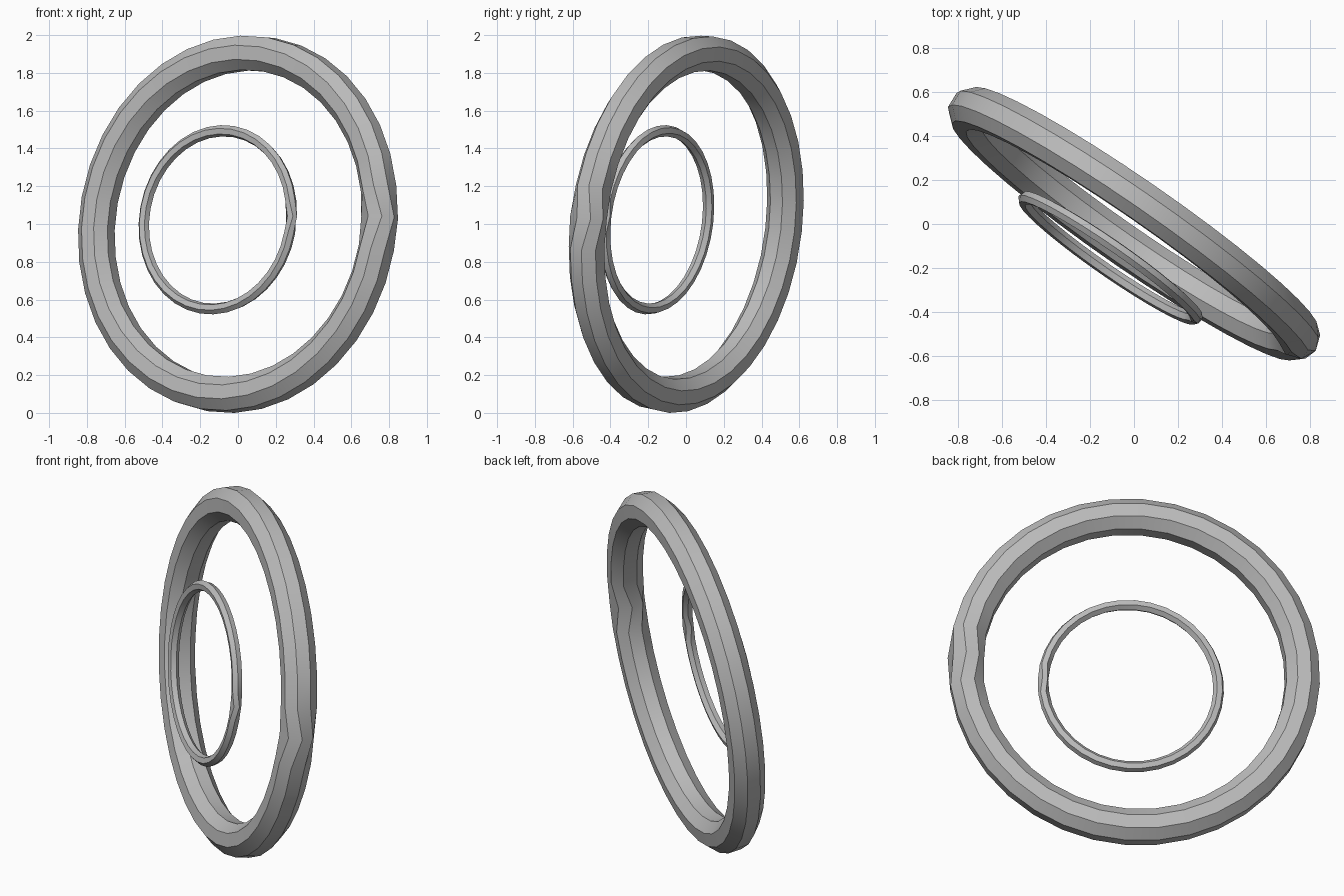
import bpy, bmesh
from math import sin, cos, pi, radians
from mathutils import Vector

if "Cube" in bpy.data.objects:
    bpy.data.objects.remove(bpy.data.objects["Cube"], do_unlink=True)

grey = bpy.data.materials.new("light grey")
grey.use_nodes = True
grey.diffuse_color = (0.5, 0.5, 0.5, 1)
grey.node_tree.nodes["Principled BSDF"].inputs["Base Color"].default_value = (0.5, 0.5, 0.5, 1)

# Shared tilt of both rings: axis points to the front, slightly up
axis = Vector((-0.567, -0.816, 0.115)).normalized()
side = Vector((-axis.y, axis.x, 0)).normalized()
if side.x < 0:
    side.negate()
up = axis.cross(side)


def ring(name, centre, major, minor, sides, phase, seam_twist, segments=36):
    """Faceted tube swept round a circle; the first section is twisted at the seam."""
    bm = bmesh.new()
    loops = []
    for i in range(segments):
        a = 2 * pi * i / segments + radians(2)
        out = side * cos(a) + up * sin(a)
        turn = radians(phase + (seam_twist if i == 0 else 0))
        loop = []
        for j in range(sides):
            b = turn + 2 * pi * j / sides
            loop.append(bm.verts.new(centre + out * (major + minor * sin(b)) + axis * minor * cos(b)))
        loops.append(loop)
    for i in range(segments):
        p, q = loops[i], loops[(i + 1) % segments]
        for j in range(sides):
            k = (j + 1) % sides
            bm.faces.new((p[j], p[k], q[k], q[j]))
    bmesh.ops.recalc_face_normals(bm, faces=bm.faces)
    mesh = bpy.data.meshes.new(name)
    bm.to_mesh(mesh)
    bm.free()
    mesh.materials.append(grey)
    obj = bpy.data.objects.new(name, mesh)
    bpy.context.collection.objects.link(obj)
    bpy.ops.object.select_all(action='DESELECT')
    obj.select_set(True)
    bpy.context.view_layer.objects.active = obj
    bpy.ops.object.shade_smooth_by_angle(angle=radians(30))


middle = Vector((0, 0, 1))
ring("large_ring", middle, 0.911, 0.098, 8, 19, 22.5)
ring("small_ring", middle + axis * 0.19, 0.475, 0.03, 6, 19, 30)
